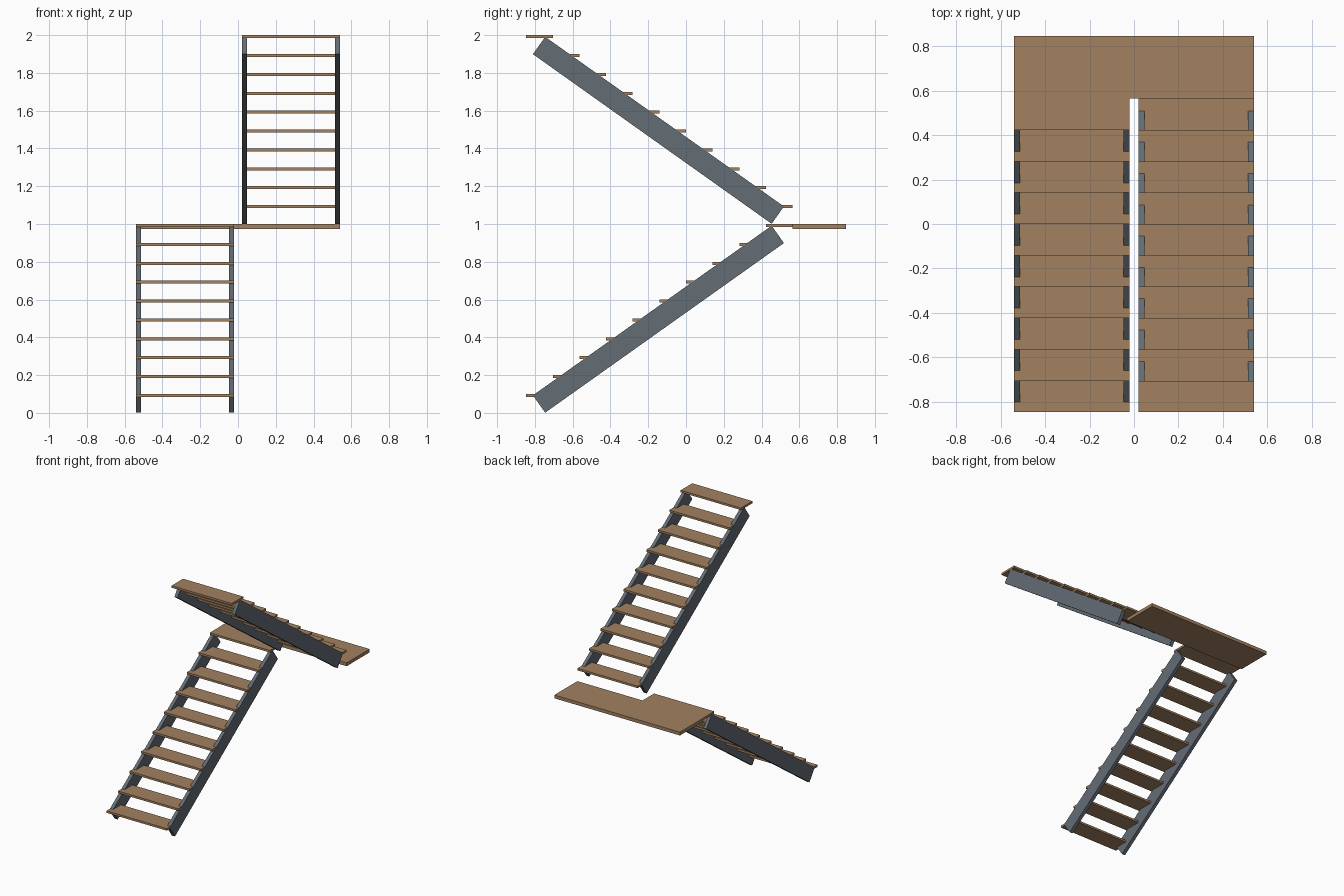
import bpy, bmesh

if "Cube" in bpy.data.objects:
    bpy.data.objects.remove(bpy.data.objects["Cube"])

STEPS, GOING, RISE = 10, 0.141, 0.1
Y0 = -6 * GOING                    # front edge of the whole stair
X_IN, X_OUT = 0.02, 0.54           # inner and outer edge of each flight
TREAD_T, LANDING_T, STRINGER_W = 0.016, 0.026, 0.027


def material(name, rgb):
    m = bpy.data.materials.new(name)
    m.diffuse_color = (*rgb, 1)
    m.use_nodes = True
    m.node_tree.nodes["Principled BSDF"].inputs["Base Color"].default_value = m.diffuse_color
    return m


wood = material("wood", (0.36, 0.22, 0.115))
steel = material("steel", (0.125, 0.15, 0.175))


def prism(name, profile, x0, x1, mat):
    """Extrude a (y, z) profile from x0 to x1."""
    bm = bmesh.new()
    face = bm.faces.new([bm.verts.new((x0, y, z)) for y, z in profile])
    new = bmesh.ops.extrude_face_region(bm, geom=[face])["geom"]
    bmesh.ops.translate(bm, vec=(x1 - x0, 0, 0),
                        verts=[v for v in new if isinstance(v, bmesh.types.BMVert)])
    bmesh.ops.recalc_face_normals(bm, faces=bm.faces)
    mesh = bpy.data.meshes.new(name)
    bm.to_mesh(mesh)
    bm.free()
    mesh.materials.append(mat)
    ob = bpy.data.objects.new(name, mesh)
    bpy.context.collection.objects.link(ob)
    return ob


def slab(name, x0, x1, y0, y1, top, thick, mat):
    return prism(name, [(y0, top - thick), (y1, top - thick), (y1, top), (y0, top)], x0, x1, mat)


def flight(name, x0, x1, base, direction):
    """One flight; direction +1 climbs toward +y, -1 toward -y."""
    mid = Y0 + GOING * STEPS / 2
    # treads
    for i in range(STEPS):
        yc = mid + direction * GOING * (i - (STEPS - 1) / 2)
        slab(f"{name}_tread_{i + 1}", x0 + 0.001, x1 - 0.001, yc - GOING / 2, yc + GOING / 2,
             base + RISE * (i + 1), TREAD_T, wood)
    # sloped stringers with square-cut ends
    hy, hz, py, pz = 0.632, 0.449, 0.0325, 0.046
    corners = [(-hy + py, -hz - pz), (hy + py, hz - pz), (hy - py, hz + pz), (-hy - py, -hz + pz)]
    profile = [(-0.146 + direction * y, base + 0.496 + z) for y, z in corners]
    prism(f"{name}_left_stringer", profile, x0, x0 + STRINGER_W, steel)
    prism(f"{name}_right_stringer", profile, x1 - STRINGER_W, x1, steel)


flight("lower_flight", -X_OUT, -X_IN, 0, 1)
flight("upper_flight", X_IN, X_OUT, 1, -1)

# half landing joining the two flights
slab("landing", -X_OUT, X_OUT, Y0 + GOING * STEPS, -Y0, 1.0, LANDING_T, wood)
